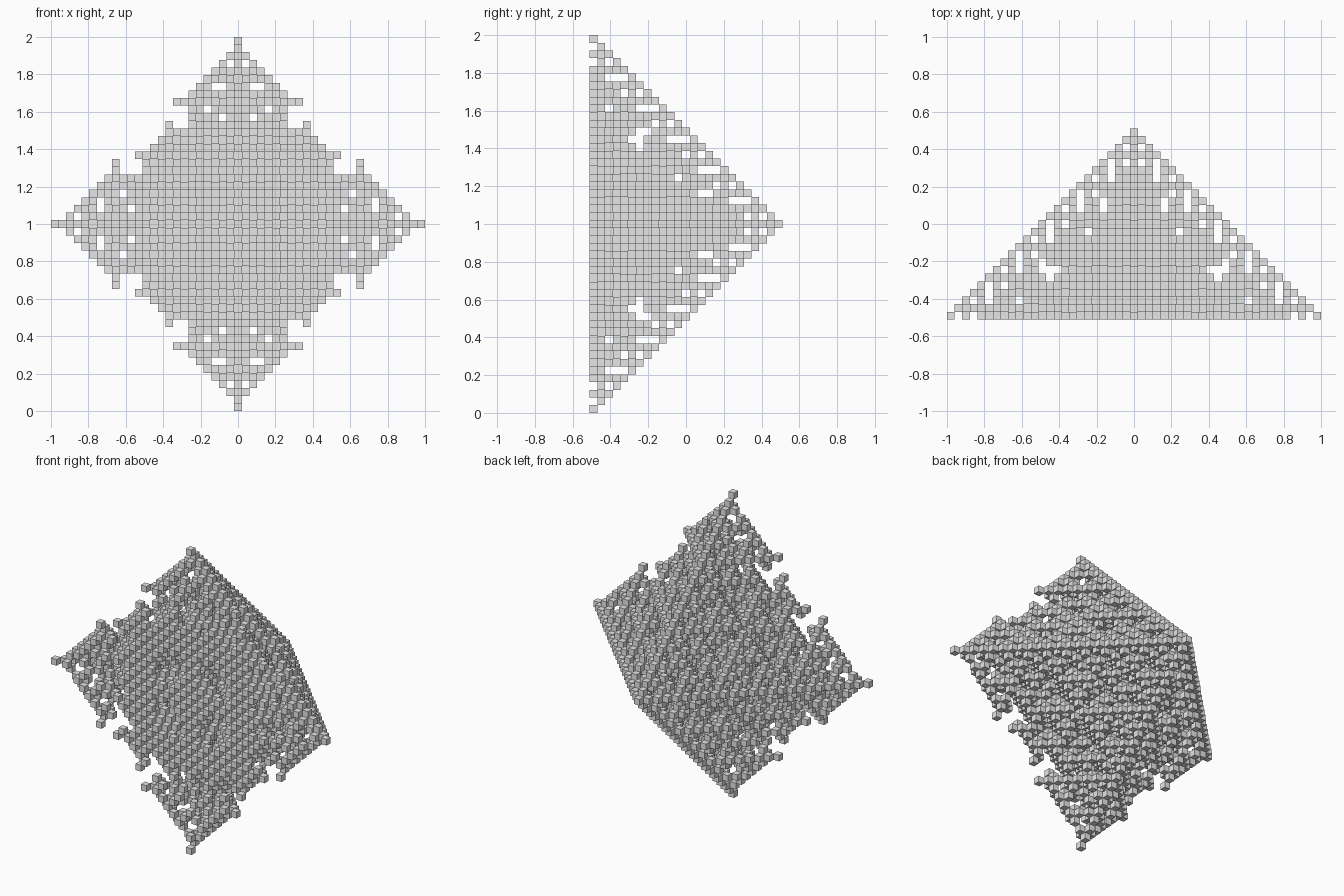
import bpy

default = bpy.data.objects.get("Cube")
if default:
    bpy.data.objects.remove(default, do_unlink=True)

STEPS = 24                        # growth steps, one layer of cubes for each
SIZE = 2 / (2 * STEPS + 1)        # edge of one cube
ALIVE = {1, 3, 4}                 # neighbour counts that switch a cell on


def grow(cells):
    """Next layer: a cell is on when its count of side neighbours is in ALIVE."""
    counts = {}
    for x, z in cells:
        for dx, dz in ((1, 0), (-1, 0), (0, 1), (0, -1)):
            key = (x + dx, z + dz)
            counts[key] = counts.get(key, 0) + 1
    return {key for key, n in counts.items() if n in ALIVE}


# One cube: corners and outward faces
HALF = (-0.5, 0.5)
CORNERS = [(i, j, k) for i in HALF for j in HALF for k in HALF]
FACES = [(0, 1, 3, 2), (4, 6, 7, 5), (0, 4, 5, 1),
         (2, 3, 7, 6), (0, 2, 6, 4), (1, 5, 7, 3)]

# Layers stacked from the single back cube to the wide front
verts, faces = [], []
layer = {(0, 0)}
for step in range(STEPS + 1):
    y = STEPS / 2 - step
    for x, z in sorted(layer):
        base = len(verts)
        verts += [((x + i) * SIZE, (y + j) * SIZE, 1 + (z + k) * SIZE)
                  for i, j, k in CORNERS]
        faces += [tuple(base + v for v in face) for face in FACES]
    layer = grow(layer)

mesh = bpy.data.meshes.new("cube_pyramid")
mesh.from_pydata(verts, [], faces)
mesh.update()
pyramid = bpy.data.objects.new("cube_pyramid", mesh)
bpy.context.collection.objects.link(pyramid)

# Plain grey for every cube
grey = bpy.data.materials.new("light_grey")
grey.use_nodes = True
colour = (0.8, 0.8, 0.8, 1)
grey.diffuse_color = colour
grey.node_tree.nodes["Principled BSDF"].inputs["Base Color"].default_value = colour
mesh.materials.append(grey)
